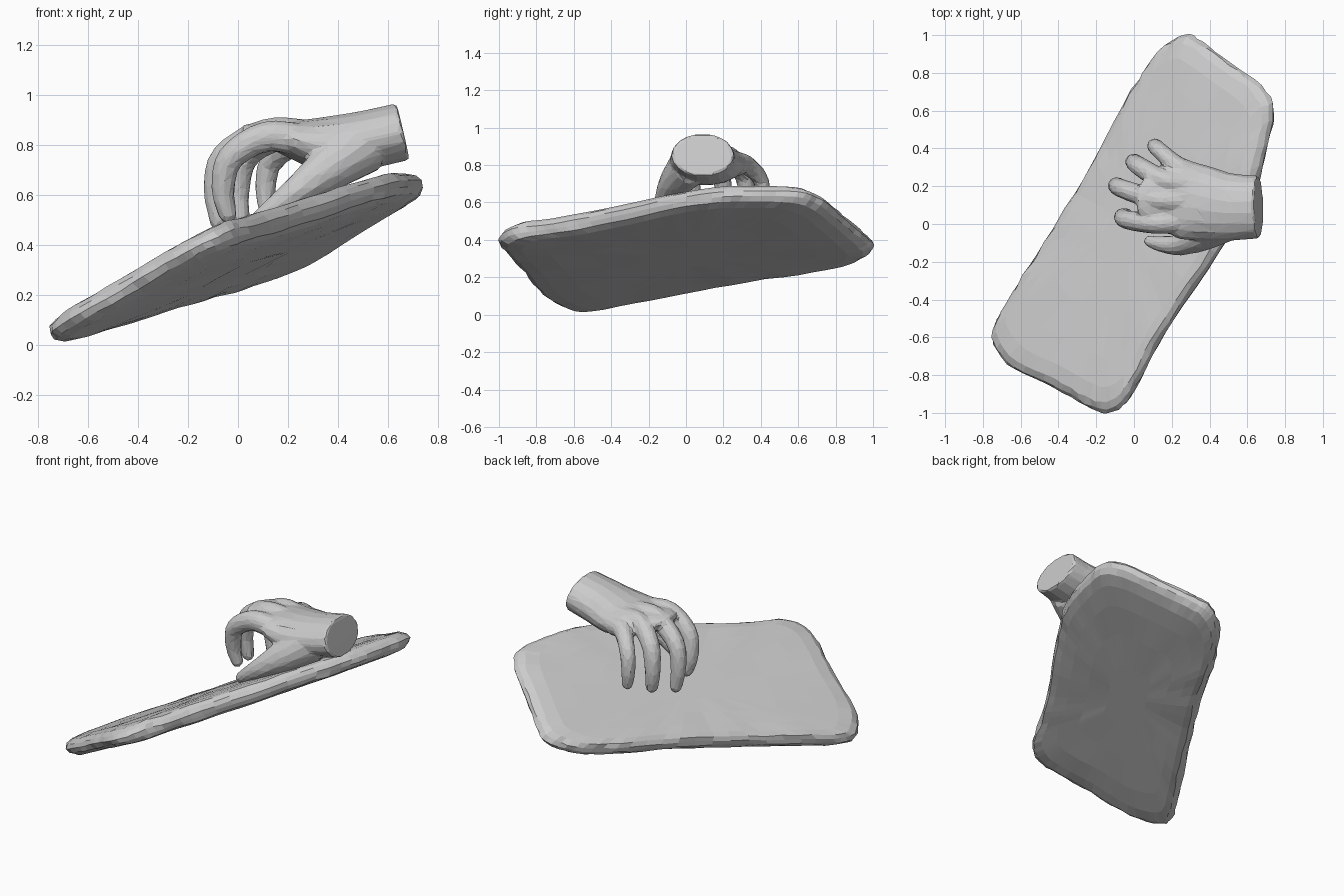
import bpy, bmesh, random
from mathutils import Vector, noise
from math import cos, sin, pi

if "Cube" in bpy.data.objects:
    bpy.data.objects.remove(bpy.data.objects["Cube"])

random.seed(4)


def make_object(name, bm):
    bmesh.ops.recalc_face_normals(bm, faces=bm.faces)
    me = bpy.data.meshes.new(name)
    bm.to_mesh(me)
    bm.free()
    ob = bpy.data.objects.new(name, me)
    bpy.context.collection.objects.link(ob)
    return ob


def spline(pts, steps, closed=False):
    """Catmull-Rom through tuples of any length."""
    n = len(pts)
    out = []
    for i in range(n if closed else n - 1):
        if closed:
            a, b, c, d = (pts[(i + k) % n] for k in (-1, 0, 1, 2))
        else:
            a, b, c, d = (pts[min(max(i + k, 0), n - 1)] for k in (-1, 0, 1, 2))
        for s in range(steps):
            t = s / steps
            out.append(tuple(0.5 * (2 * q + (r - p) * t + (2 * p - 5 * q + 4 * r - w) * t * t
                                    + (3 * q - p - 3 * r + w) * t ** 3)
                             for p, q, r, w in zip(a, b, c, d)))
    if not closed:
        out.append(tuple(pts[-1]))
    return out


def bridge(bm, rings):
    for r0, r1 in zip(rings, rings[1:]):
        n = len(r0)
        for i in range(n):
            bm.faces.new((r0[i], r0[(i + 1) % n], r1[(i + 1) % n], r1[i]))


# Slab: tilted rounded board with soft, slightly lumpy rim
outline = [(0.27, 1.0), (0.36, 0.965), (0.52, 0.85), (0.68, 0.73), (0.74, 0.60), (0.69, 0.36),
           (0.62, 0.14), (0.45, -0.15), (0.20, -0.52), (0.06, -0.76), (-0.03, -0.93),
           (-0.14, -1.0), (-0.25, -0.965), (-0.42, -0.87), (-0.63, -0.77), (-0.74, -0.64),
           (-0.74, -0.54), (-0.64, -0.37), (-0.42, -0.02), (-0.19, 0.36), (0.0, 0.72),
           (0.14, 0.92)]
rim = spline(outline, 4, closed=True)
normal = Vector((-0.5145, 0.128, 1)).normalized()
top = [(0.25, 0.062), (0.5, 0.062), (0.72, 0.061), (0.87, 0.057), (0.95, 0.047), (0.985, 0.026)]
profile = top + [(1.0, 0.0)] + [(s, -h) for s, h in reversed(top)]
bm = bmesh.new()
rings = []
for s, h in profile:
    ring = []
    for x, y in rim:
        # inset evenly near the rim so the edge keeps one thickness
        px, py = x * s, y * s
        jit = 0.006 if s > 0.9 else 0.0
        z = 0.352 + 0.5145 * px - 0.128 * py
        lump = 0.006 * noise.noise(Vector((px * 5, py * 5, h * 20)))
        p = Vector((px, py, z)) + normal * (h + lump)
        p += Vector((random.uniform(-jit, jit), random.uniform(-jit, jit), 0))
        ring.append(bm.verts.new(p))
    rings.append(ring)
bridge(bm, rings)
bm.faces.new(rings[0])
bm.faces.new(list(reversed(rings[-1])))
make_object("slab", bm)


# Hand: closed tubes (x, y, z, side radius, depth radius) fused by a remesh
def tube(bm, pts, sides=14, steps=4, round_tip=True):
    st = spline(pts, steps)
    cs = [Vector(p[:3]) for p in st]
    rings = []
    for i, p in enumerate(st):
        t = (cs[min(i + 1, len(cs) - 1)] - cs[max(i - 1, 0)]).normalized()
        u = (Vector((0, 1, 0)) - t * t.y).normalized()
        v = t.cross(u)
        rings.append([bm.verts.new(cs[i] + u * p[3] * cos(2 * pi * k / sides)
                                   + v * p[4] * sin(2 * pi * k / sides)) for k in range(sides)])
    if round_tip:
        for f, k in ((0.5, 0.8), (0.85, 0.4)):
            rings.append([bm.verts.new(cs[-1] + t * p[3] * f + u * p[3] * k * cos(2 * pi * j / sides)
                                       + v * p[4] * k * sin(2 * pi * j / sides)) for j in range(sides)])
    bridge(bm, rings)
    bm.faces.new(rings[0])
    bm.faces.new(rings[-1])


def finger(bm, path, r=(0.062, 0.057, 0.050, 0.043, 0.034)):
    tube(bm, [(*p, q, q * 1.08) for p, q in zip(path, r)])


bm = bmesh.new()
# wrist and palm
tube(bm, [(0.66, 0.09, 0.855, 0.167, 0.118), (0.50, 0.09, 0.82, 0.18, 0.118),
          (0.36, 0.11, 0.805, 0.2, 0.112), (0.24, 0.13, 0.82, 0.205, 0.083),
          (0.15, 0.13, 0.835, 0.16, 0.055)], sides=18)
# index, middle, ring and little fingers
finger(bm, [(0.25, 0.01, 0.82), (0.11, 0.005, 0.835), (-0.03, 0.02, 0.75), (-0.06, 0.04, 0.62), (-0.04, 0.05, 0.52)])
finger(bm, [(0.25, 0.12, 0.84), (0.11, 0.13, 0.845), (-0.055, 0.185, 0.755), (-0.092, 0.205, 0.62), (-0.075, 0.21, 0.49)])
finger(bm, [(0.27, 0.21, 0.83), (0.15, 0.235, 0.835), (0.03, 0.305, 0.755), (0.0, 0.33, 0.62), (0.01, 0.325, 0.51)])
finger(bm, [(0.31, 0.27, 0.80), (0.22, 0.315, 0.805), (0.13, 0.395, 0.73), (0.11, 0.415, 0.62), (0.12, 0.41, 0.53)],
       (0.058, 0.05, 0.043, 0.038, 0.03))
# thumb
finger(bm, [(0.50, 0.02, 0.80), (0.36, -0.06, 0.705), (0.24, -0.11, 0.62), (0.14, -0.105, 0.545), (0.08, -0.09, 0.505)],
       (0.11, 0.085, 0.057, 0.042, 0.03))
hand = make_object("hand", bm)
m = hand.modifiers.new("fuse", 'REMESH')
m.mode = 'VOXEL'
m.voxel_size = 0.011
m = hand.modifiers.new("soften", 'SMOOTH')
m.factor = 0.5
m.iterations = 3
m = hand.modifiers.new("facets", 'DECIMATE')
m.ratio = 0.07
